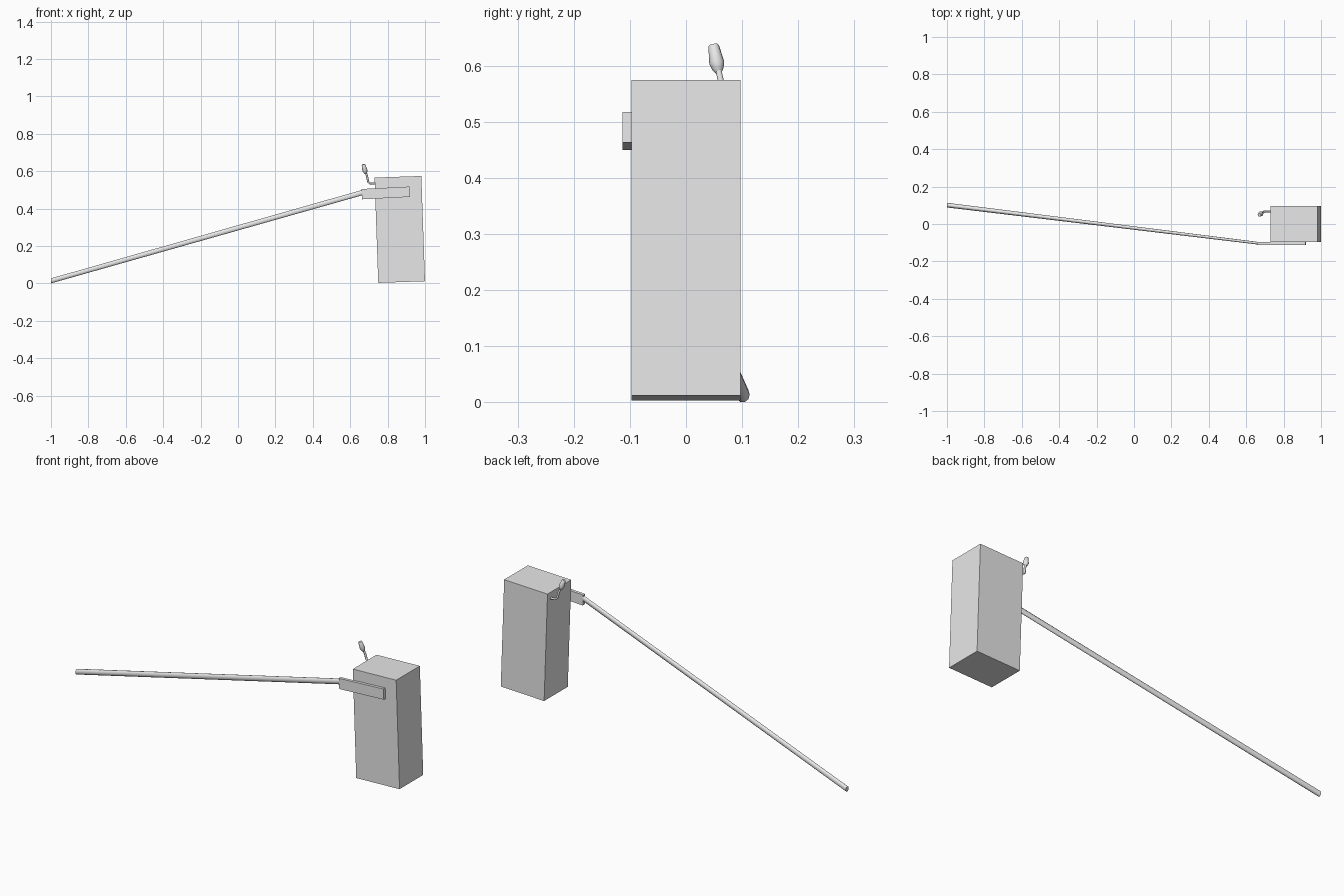
import bpy, bmesh
from math import radians, cos, sin, tau
from mathutils import Matrix, Vector

cube = bpy.data.objects.get("Cube")
if cube:
    bpy.data.objects.remove(cube)

grey = bpy.data.materials.new("light grey")
grey.use_nodes = True
grey.diffuse_color = (0.8, 0.8, 0.8, 1)
grey.node_tree.nodes["Principled BSDF"].inputs["Base Color"].default_value = (0.8, 0.8, 0.8, 1)


def finish(name, bm, smooth=False):
    bmesh.ops.recalc_face_normals(bm, faces=bm.faces)
    mesh = bpy.data.meshes.new(name)
    bm.to_mesh(mesh)
    bm.free()
    obj = bpy.data.objects.new(name, mesh)
    bpy.context.collection.objects.link(obj)
    mesh.materials.append(grey)
    if smooth:
        bpy.ops.object.select_all(action="DESELECT")
        bpy.context.view_layer.objects.active = obj
        obj.select_set(True)
        bpy.ops.object.shade_smooth_by_angle(angle=radians(50))
    return obj


def tilted_box(name, centre, size, tilt):
    bm = bmesh.new()
    matrix = (Matrix.Translation(centre) @ Matrix.Rotation(radians(-tilt), 4, "Y")
              @ Matrix.Diagonal((*size, 1)))
    bmesh.ops.create_cube(bm, size=1, matrix=matrix)
    return finish(name, bm)


def loft(name, rings, smooth=False):
    """Skin a list of point rings and cap both ends."""
    bm = bmesh.new()
    loops = [[bm.verts.new(p) for p in ring] for ring in rings]
    n = len(loops[0])
    for a, b in zip(loops, loops[1:]):
        for i in range(n):
            j = (i + 1) % n
            bm.faces.new((a[i], a[j], b[j], b[i]))
    bm.faces.new(loops[0])
    bm.faces.new(loops[-1])
    return finish(name, bm, smooth)


def ring(centre, u, v, ru, rv, sides):
    return [Vector(centre) + u * ru * cos(tau * i / sides) + v * rv * sin(tau * i / sides)
            for i in range(sides)]


def tube(name, points, radii, sides=10):
    pts = [Vector(p) for p in points]
    rings = []
    for i, p in enumerate(pts):
        d = (pts[min(i + 1, len(pts) - 1)] - pts[max(i - 1, 0)]).normalized()
        u = d.cross(Vector((0, 1, 0))).normalized()
        rings.append(ring(p, u, d.cross(u), radii[i], radii[i], sides))
    return loft(name, rings, True)


# Leaning case and the mounting plate on its front
tilted_box("case", (0.865, 0, 0.289), (0.25, 0.195, 0.563), 2)
tilted_box("mounting_plate", (0.79, -0.105, 0.484), (0.257, 0.016, 0.055), 2.9)

# Long sloping arm, cut upright at its ends and flattening toward the plate
Y, Z = Vector((0, 1, 0)), Vector((0, 0, 1))
loft("long_arm", [ring((-1, 0.101, 0.014), Y, Z, 0.0125, 0.014, 10),
                  ring((0.665, -0.103, 0.486), Y, Z, 0.007, 0.015, 10)], True)

# Bent stalk on the side of the case with a small barrel-shaped knob
tube("stalk", [(0.738, 0.068, 0.533), (0.706, 0.068, 0.535), (0.696, 0.066, 0.543),
               (0.69, 0.062, 0.573), (0.684, 0.058, 0.592)], [0.0055] * 5)
base, top = Vector((0.683, 0.058, 0.588)), Vector((0.67, 0.049, 0.637))
tube("knob", [base.lerp(top, t) for t in (0, 0.12, 0.35, 0.97, 1)],
     [0.006, 0.01, 0.0135, 0.0095, 0.0085], 12)
